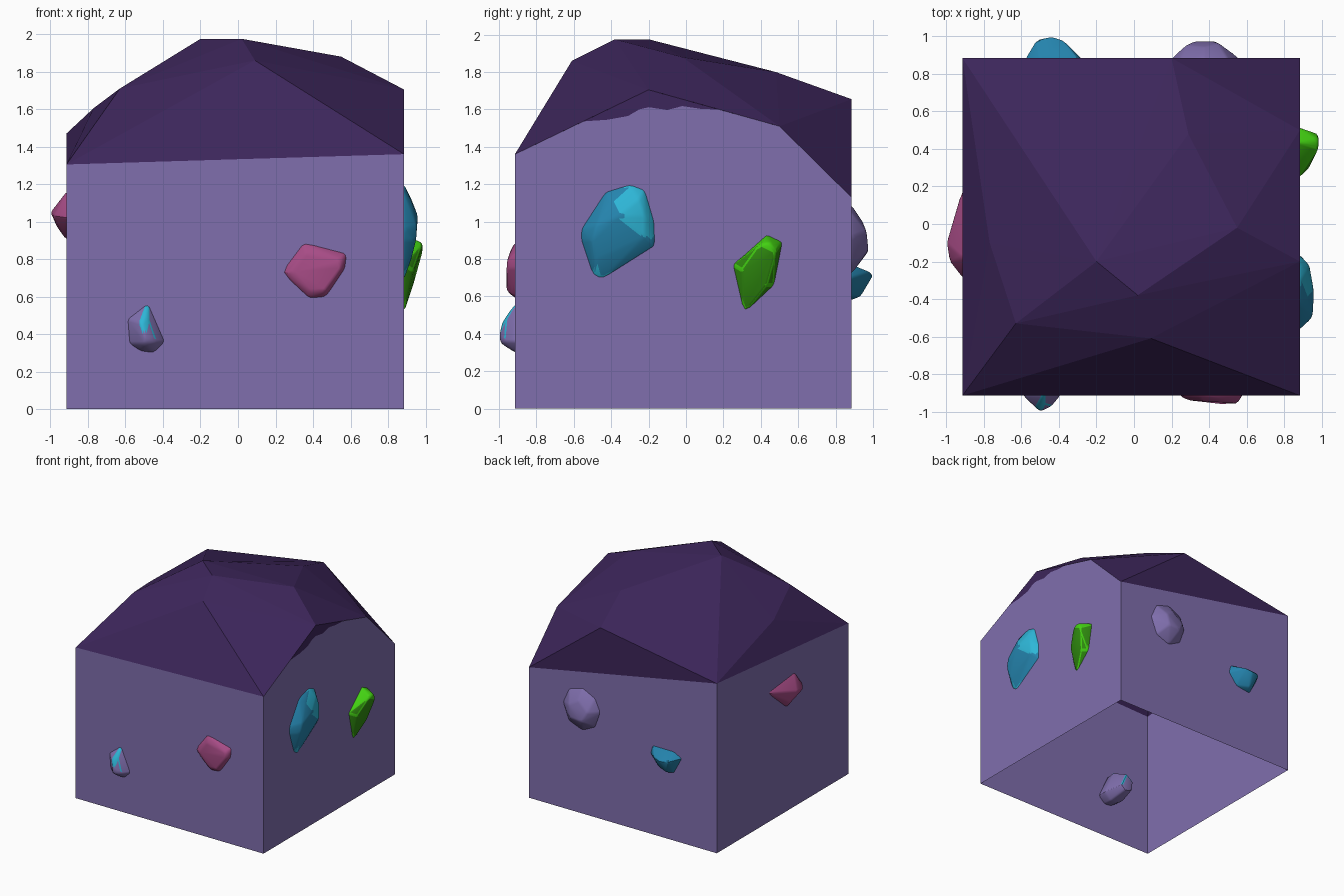
import bpy, bmesh
from mathutils import Vector

if "Cube" in bpy.data.objects:
    bpy.data.objects.remove(bpy.data.objects["Cube"])

X0, X1 = -0.915, 0.885            # block limits, same in x and y


def material(name, rgb):
    m = bpy.data.materials.new(name)
    m.diffuse_color = (*rgb, 1)
    m.use_nodes = True
    m.node_tree.nodes["Principled BSDF"].inputs["Base Color"].default_value = m.diffuse_color
    return m


LILAC = material("lilac stone", (0.215, 0.158, 0.42))
DARK = material("dark violet rock", (0.046, 0.019, 0.103))
PINK = material("pink crystal", (0.39, 0.072, 0.24))
TEAL = material("teal crystal", (0.018, 0.23, 0.42))
CYAN = material("bright cyan crystal", (0.027, 0.47, 0.68))
GREEN = material("green crystal", (0.03, 0.27, 0.005))
LIME = material("lime crystal", (0.055, 0.63, 0.006))


def finish(bm, name, mats):
    me = bpy.data.meshes.new(name)
    bm.to_mesh(me)
    bm.free()
    for m in mats:
        me.materials.append(m)
    ob = bpy.data.objects.new(name, me)
    bpy.context.collection.objects.link(ob)
    return ob


def hull(points):
    bm = bmesh.new()
    for p in points:
        bm.verts.new(p)
    res = bmesh.ops.convex_hull(bm, input=bm.verts)
    junk = {g for g in res["geom_interior"] + res["geom_unused"]
            if isinstance(g, bmesh.types.BMVert)}
    bmesh.ops.delete(bm, geom=list(junk), context='VERTS')
    bmesh.ops.recalc_face_normals(bm, faces=bm.faces)
    return bm


# Faceted rock cap: corners first, then rim peaks and inner ridge points
FL, FR = (X0, X0, 1.305), (X1, X0, 1.36)
BL, BR = (X0, X1, 1.47), (X1, X1, 1.13)
back_peak, right_peak, right_step = (0.2, X1, 1.655), (X1, -0.2, 1.705), (X1, 0.5, 1.51)
ridge = [(-0.63, -0.53, 1.71), (-0.2, -0.2, 1.975), (0.02, -0.38, 1.975),
         (0.09, -0.61, 1.86), (0.55, -0.02, 1.88), (0.29, 0.48, 1.80),
         (-0.77, -0.1, 1.605)]
floor = [(x, y, 0.5) for x in (X0, X1) for y in (X0, X1)]
cap = hull([FL, FR, BL, BR, back_peak, right_peak, right_step] + ridge + floor)
bmesh.ops.delete(cap, geom=[f for f in cap.faces if f.normal.z < 0.02], context='FACES')
finish(cap, "rock_cap", [DARK])


# Open-bottomed walls, with dark upper patches on the back and right
walls = bmesh.new()


def panel(points, index=0):
    f = walls.faces.new([walls.verts.new(p) for p in points])
    f.material_index = index


def base(p):
    return (p[0], p[1], 0)


jag = [(-0.55, 1.536), (-0.42, 1.545), (-0.31, 1.565), (-0.25, 1.60), (-0.2, 1.612),
       (-0.1, 1.597), (-0.02, 1.618), (0.08, 1.603), (0.18, 1.599)]
jag = [(X1, y, z) for y, z in jag]
panel([base(FL), base(FR), FR, FL])
panel([base(BL), base(FL), FL, BL])
panel([base(BR), base(BL), BL, BR])
panel([BR, BL, back_peak], 1)
panel([base(FR), base(BR), BR, right_step] + jag[::-1] + [FR])
panel(jag + [right_peak], 1)
finish(walls, "stone_walls", [LILAC, DARK])


# Crystals: outline on the wall (u, height), outer points (u, height, depth)
WALL = {"front": lambda u, v, d: (u, X0 - d, v),
        "right": lambda u, v, d: (X1 + d, u, v),
        "back": lambda u, v, d: (u, X1 + d, v),
        "left": lambda u, v, d: (X0 - d, u, v)}


def crystal(name, side, outline, outer, mats, accent=lambda c, a: False):
    at = WALL[side]
    cu = sum(p[0] for p in outline) / len(outline)
    cv = sum(p[1] for p in outline) / len(outline)
    pts = [at(*p) for p in outer]
    for s, d in ((1, 0), (1.06, -0.08), (0.6, -0.24)):     # part buried in the wall
        pts += [at(cu + (u - cu) * s, cv + (v - cv) * s, d) for u, v in outline]
    bm = hull(pts)
    bmesh.ops.dissolve_limit(bm, angle_limit=0.12, verts=bm.verts, edges=bm.edges)
    bmesh.ops.bevel(bm, geom=bm.edges[:], offset=0.012, segments=2, profile=0.5,
                    affect='EDGES', clamp_overlap=True)
    for f in bm.faces:
        f.material_index = int(accent(f.calc_center_median(), f.calc_area()))
    ob = finish(bm, name, mats)
    bpy.context.view_layer.objects.active = ob
    ob.select_set(True)
    bpy.ops.object.shade_smooth_by_angle(angle=0.5)
    ob.select_set(False)


crystal("small_lilac_crystal", "front",
        [(-.59, .48), (-.48, .565), (-.39, .36), (-.45, .30), (-.52, .31), (-.58, .35)],
        [(-.52, .46, .07), (-.48, .48, .05), (-.5, .40, .085), (-.44, .36, .06), (-.5, .35, .08)],
        [LILAC, CYAN], lambda c, a: c.z > 0.42 and c.x > -0.53 and a < 0.0012)
crystal("front_pink_crystal", "front",
        [(.23, .73), (.35, .89), (.58, .83), (.57, .75), (.47, .60), (.38, .59)],
        [(.36, .83, .03), (.54, .80, .04), (.55, .75, .045), (.46, .63, .045),
         (.38, .63, .03), (.29, .73, .025)], [PINK])
crystal("large_teal_crystal", "right",
        [(-.56, .90), (-.56, .96), (-.43, 1.16), (-.30, 1.2), (-.22, 1.17),
         (-.17, 1.0), (-.165, .87), (-.45, .69), (-.5, .72)],
        [(-.40, 1.11, .04), (-.25, 1.12, .04), (-.22, 1.03, .05), (-.22, .92, .045),
         (-.36, 1.03, .075), (-.48, .80, .04), (-.48, .98, .068), (-.5, .9, .065)],
        [TEAL, CYAN], lambda c, a: c.y > -0.33 and c.z > 0.92 or c.z < 0.74)
crystal("green_crystal", "right",
        [(.25, .77), (.43, .93), (.515, .89), (.47, .66), (.31, .51)],
        [(.45, .89, .095), (.40, .88, .1), (.30, .74, .05), (.48, .84, .1),
         (.43, .66, .05), (.33, .56, .015)],
        [GREEN, LIME], lambda c, a: a < 0.0015 or c.z > 0.82)
crystal("round_lilac_crystal", "back",
        [(.20, .92), (.25, 1.03), (.37, 1.09), (.5, 1.05), (.56, .92), (.5, .77),
         (.37, .72), (.25, .78)],
        [(.28, .92, .07), (.37, 1.0, .06), (.45, .95, .08), (.43, .85, .09), (.32, .84, .09)],
        [LILAC])
crystal("back_teal_crystal", "back",
        [(-.58, .73), (-.50, .77), (-.30, .77), (-.28, .70), (-.36, .60), (-.5, .58)],
        [(-.52, .72, .1), (-.38, .73, .1), (-.44, .71, .115), (-.46, .60, .05)], [TEAL])
crystal("left_pink_crystal", "left",
        [(.19, 1.12), (-.18, 1.16), (-.29, 1.02), (-.07, .9)],
        [(-.1, 1.05, .085), (-.2, 1.03, .07), (-.04, .97, .05)], [PINK])
